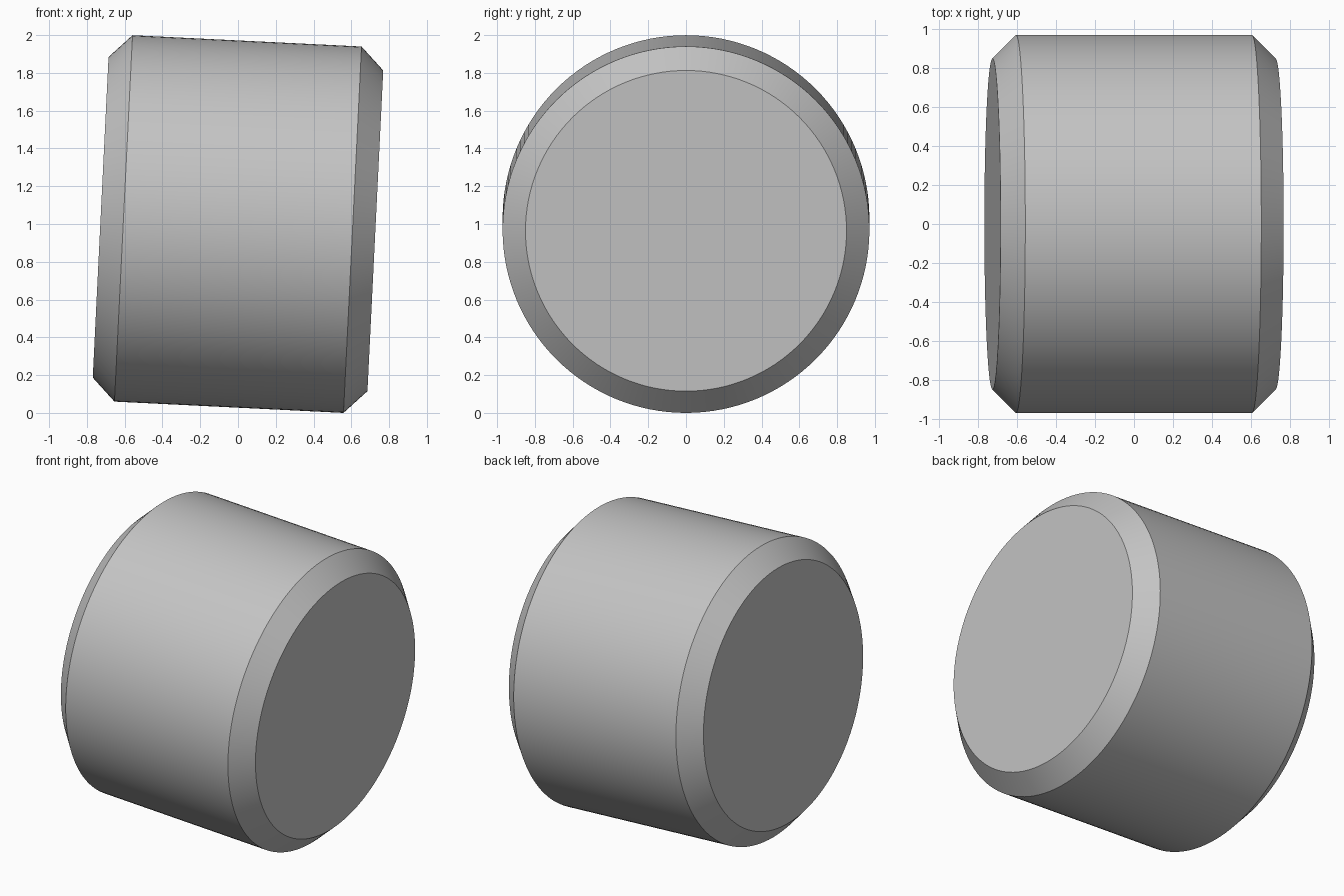
import bpy
import bmesh
from math import radians
from mathutils import Matrix

cube = bpy.data.objects.get("Cube")
if cube:
    bpy.data.objects.remove(cube, do_unlink=True)

RADIUS, HALF_LENGTH, CHAMFER = 0.971, 0.728, 0.121

# Plain grey material
grey = bpy.data.materials.new("plain grey")
grey.use_nodes = True
colour = (0.55, 0.55, 0.55, 1)
grey.diffuse_color = colour
grey.node_tree.nodes["Principled BSDF"].inputs["Base Color"].default_value = colour

# Solid cylinder lying along x
bm = bmesh.new()
bmesh.ops.create_cone(bm, cap_ends=True, segments=128, radius1=RADIUS,
                      radius2=RADIUS, depth=2 * HALF_LENGTH,
                      matrix=Matrix.Rotation(radians(90), 4, "Y"))

# Chamfer both rims
rims = [e for e in bm.edges if abs(e.verts[0].co.x - e.verts[1].co.x) < 0.01]
bmesh.ops.bevel(bm, geom=rims, offset=CHAMFER, offset_type="OFFSET",
                segments=1, affect="EDGES")

# Tilt the axis slightly down towards +x and stand it on the ground
bmesh.ops.rotate(bm, verts=bm.verts, matrix=Matrix.Rotation(radians(2.82), 3, "Y"))
lowest = min(v.co.z for v in bm.verts)
bmesh.ops.translate(bm, verts=bm.verts, vec=(0, 0, -lowest))

mesh = bpy.data.meshes.new("chamfered_cylinder")
bm.to_mesh(mesh)
bm.free()
mesh.materials.append(grey)
body = bpy.data.objects.new("chamfered_cylinder", mesh)
bpy.context.collection.objects.link(body)

# Smooth round walls, crisp chamfer edges
bpy.context.view_layer.objects.active = body
body.select_set(True)
bpy.ops.object.shade_smooth_by_angle(angle=radians(30))
